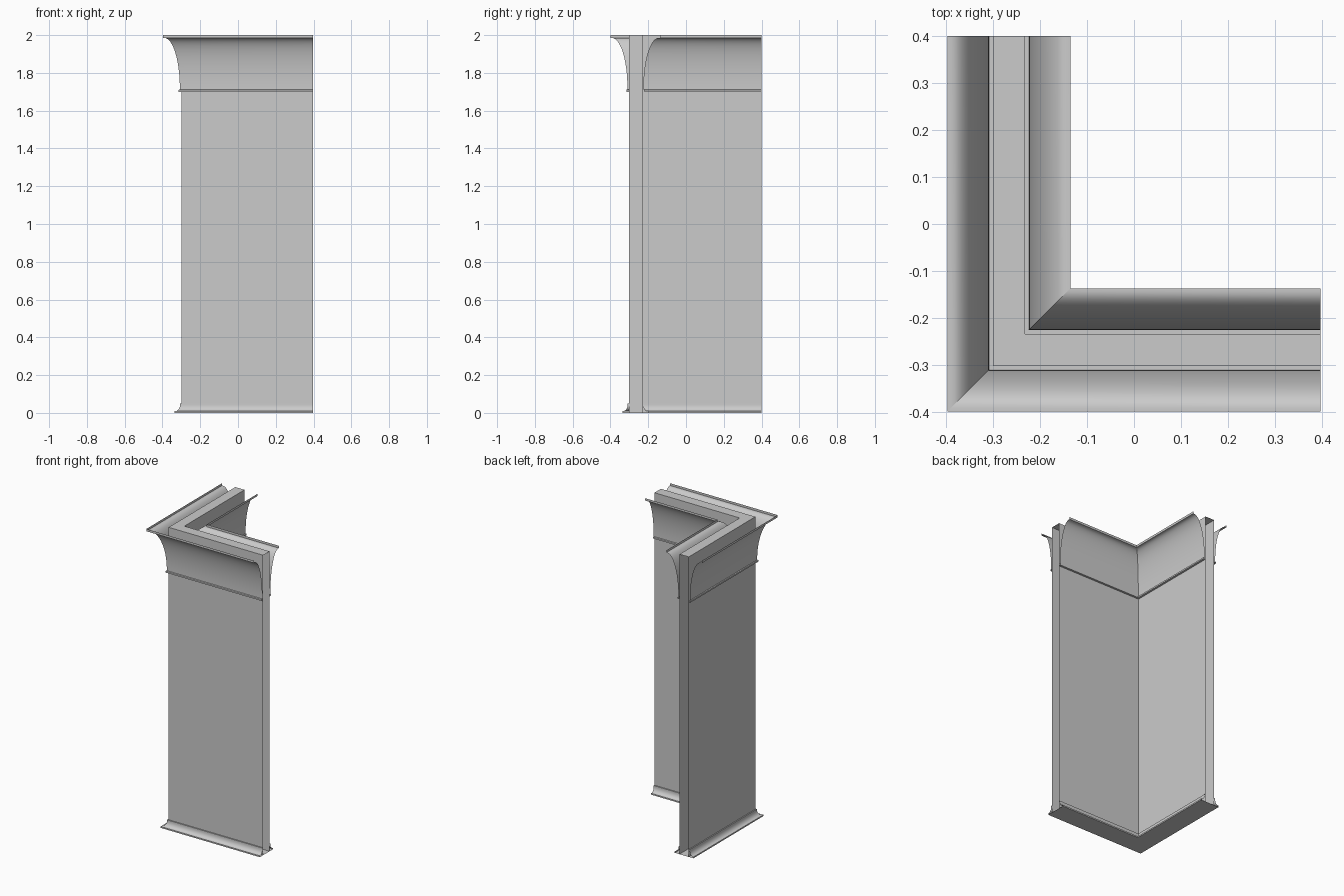
import bpy, bmesh, math

cube = bpy.data.objects.get("Cube")
if cube:
    bpy.data.objects.remove(cube)

CORNER_X, CORNER_Y = -0.30, -0.302   # outer wall corner
END_X, END_Y = 0.397, 0.4            # open ends of the two wings
THICK = 0.068

# Single plaster grey
grey = bpy.data.materials.new("plaster_grey")
grey.use_nodes = True
colour = (0.6, 0.6, 0.6, 1)
grey.diffuse_color = colour
grey.node_tree.nodes["Principled BSDF"].inputs["Base Color"].default_value = colour


def sweep(name, profile, closed=False):
    """Sweep (inward offset, height) points along the mitred L-shaped plan."""
    bm = bmesh.new()
    rows = []
    for s, z in profile:
        x, y = CORNER_X + s, CORNER_Y + s
        rows.append([bm.verts.new(p) for p in ((x, END_Y, z), (x, y, z), (END_X, y, z))])
    pairs = list(zip(rows, rows[1:]))
    if closed:
        pairs.append((rows[-1], rows[0]))
    for low, high in pairs:
        for k in (0, 1):
            bm.faces.new((low[k], low[k + 1], high[k + 1], high[k]))
    # Keep the mitre crisp
    for low, high in pairs:
        bm.edges.get((low[1], high[1])).smooth = False
    mesh = bpy.data.meshes.new(name)
    bm.to_mesh(mesh)
    bm.free()
    obj = bpy.data.objects.new(name, mesh)
    bpy.context.collection.objects.link(obj)
    mesh.materials.append(grey)
    bpy.ops.object.select_all(action="DESELECT")
    obj.select_set(True)
    bpy.context.view_layer.objects.active = obj
    bpy.ops.object.shade_smooth_by_angle(angle=math.radians(30))
    return obj


def cove(wall_d, low_z, out_d, high_z, steps, flare_up):
    """Concave quarter-ellipse points listed from bottom to top."""
    points = []
    for i in range(steps + 1):
        t = math.pi / 2 * i / steps
        if flare_up:
            points.append((out_d - (out_d - wall_d) * math.cos(t),
                           low_z + (high_z - low_z) * math.sin(t)))
        else:
            points.append((out_d - (out_d - wall_d) * math.sin(t),
                           high_z - (high_z - low_z) * math.cos(t)))
    return points


def both_sides(name, profile):
    """Place a moulding on the outer and the inner wall faces."""
    sweep("outer_" + name, [(-d, z) for d, z in profile])
    sweep("inner_" + name, [(THICK + d, z) for d, z in reversed(profile)])


# Hollow wall, open at both wing ends
sweep("wall", [(0, 0), (0, 2), (THICK, 2), (THICK, 0)], closed=True)

# Crown moulding: bead, tall cove and thin lip
crown = [(0, 1.70), (0.014, 1.70), (0.014, 1.71), (0.008, 1.712)]
crown += cove(0.008, 1.72, 0.09, 1.985, 16, True)
crown += [(0.097, 1.985), (0.097, 2.0)]
both_sides("crown_moulding", crown)

# Base moulding: lip, small cove and top ledge
base = [(0, 0), (0.035, 0), (0.035, 0.009)]
base += cove(0.007, 0.009, 0.032, 0.043, 8, False)
base += [(0.007, 0.05), (0, 0.05)]
both_sides("base_moulding", base)
